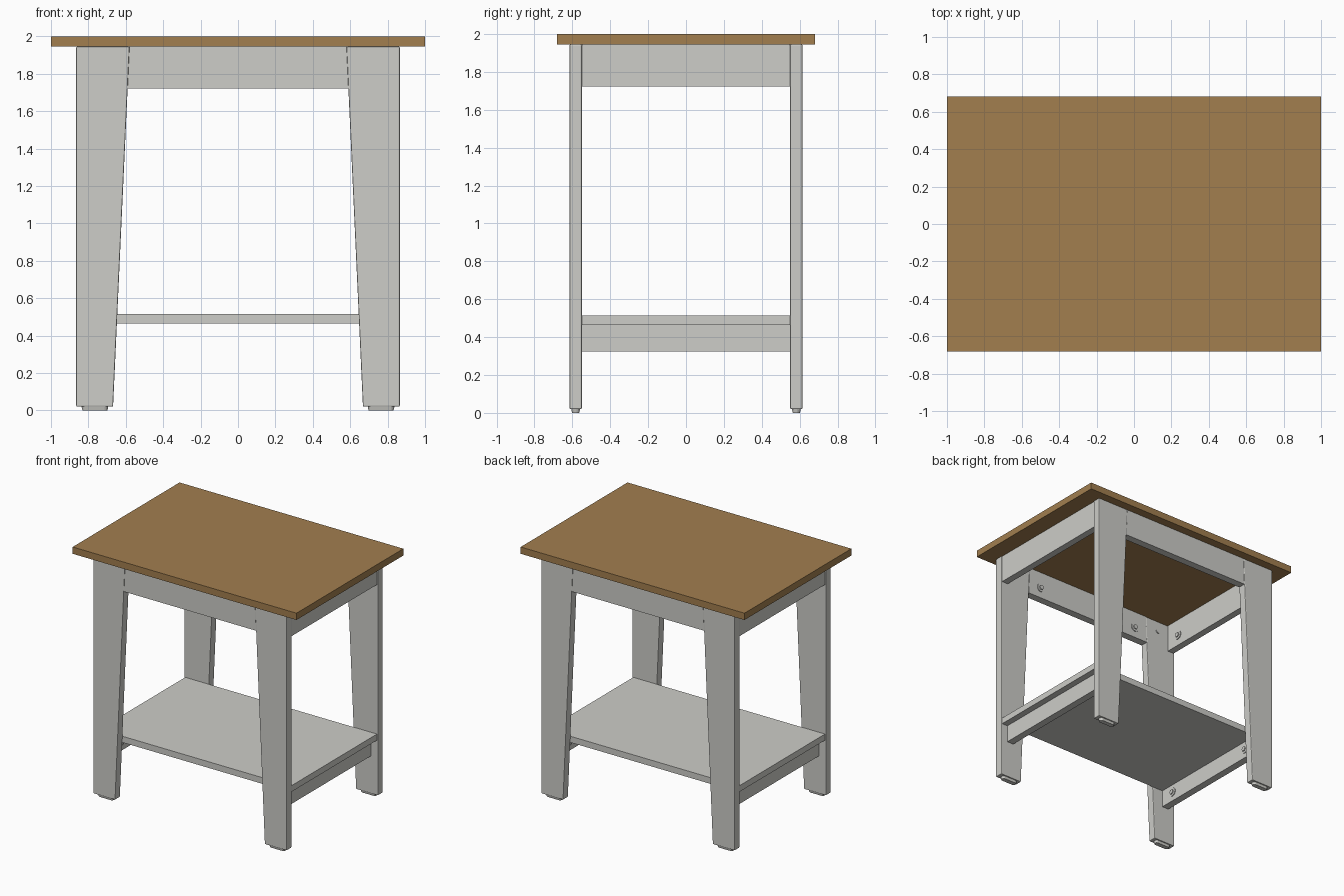
import bpy, bmesh, math
from mathutils import Vector

if "Cube" in bpy.data.objects:
    bpy.data.objects.remove(bpy.data.objects["Cube"], do_unlink=True)


def material(name, rgb):
    m = bpy.data.materials.new(name)
    m.use_nodes = True
    m.diffuse_color = (*rgb, 1)
    m.node_tree.nodes["Principled BSDF"].inputs["Base Color"].default_value = (*rgb, 1)
    return m


PAINT = material("pale grey paint", (0.61, 0.61, 0.58))
WOOD = material("warm brown wood", (0.36, 0.21, 0.078))


def loft(name, ring_a, ring_b, mat=PAINT, bevel=0):
    """Closed solid between two matching rings of points."""
    bm = bmesh.new()
    a = [bm.verts.new(p) for p in ring_a]
    b = [bm.verts.new(p) for p in ring_b]
    bm.faces.new(a)
    bm.faces.new(b)
    for i in range(len(a)):
        j = (i + 1) % len(a)
        bm.faces.new((a[i], a[j], b[j], b[i]))
    bmesh.ops.recalc_face_normals(bm, faces=bm.faces)
    mesh = bpy.data.meshes.new(name)
    bm.to_mesh(mesh)
    bm.free()
    mesh.materials.append(mat)
    obj = bpy.data.objects.new(name, mesh)
    bpy.context.collection.objects.link(obj)
    if bevel:
        mod = obj.modifiers.new("soft edges", "BEVEL")
        mod.width = bevel
        mod.segments = 2
    return obj


def panel(name, outline, y0, y1, **kw):
    """Board cut to an x-z outline, with its thickness along y."""
    return loft(name, [(x, y0, z) for x, z in outline],
                [(x, y1, z) for x, z in outline], **kw)


def board(name, x0, x1, y0, y1, z0, z1, **kw):
    return panel(name, [(x0, z0), (x1, z0), (x1, z1), (x0, z1)], y0, y1, **kw)


def disc(name, centre, normal, radius, height, sides):
    """Fastener part standing on a face that points along normal."""
    n = Vector(normal)
    side = n.cross(Vector((0, 0, 1)))
    ring = []
    for i in range(sides):
        t = math.tau * i / sides
        ring.append(Vector(centre) + radius * (math.cos(t) * side + math.sin(t) * Vector((0, 0, 1))))
    return loft(name, ring, [p + n * height for p in ring])


def bolt(name, centre, normal):
    disc(name + "_washer", centre, normal, 0.036, 0.006, 20)
    disc(name + "_head", centre, normal, 0.02, 0.014, 6)


TOP = 1.945          # underside of the table top
APRON = 1.722        # lower edge of the aprons
INNER, OUTER = 0.55, 0.615   # leg thickness along y


def leg_edge(z):
    return 0.668 - 0.088 * (z - 0.02) / (TOP - 0.02)


# Table top and lower shelf
board("table_top", -1, 1, -0.682, 0.682, TOP, 2.0, mat=WOOD)
board("lower_shelf", -0.857, 0.857, -INNER, INNER, 0.465, 0.515)

for sy, depth in ((-1, "front"), (1, "back")):
    # Long apron fitted between the tapered legs
    lo, hi = leg_edge(APRON), leg_edge(TOP)
    panel(depth + "_apron", [(-lo, APRON), (lo, APRON), (hi, TOP), (-hi, TOP)],
          sy * INNER, sy * (OUTER - 0.003))
    for sx, side in ((-1, "right"), (1, "left")):
        tag = depth + "_" + side
        # Tapered leg
        outline = [(0.865, 0.02), (leg_edge(0.02), 0.02), (leg_edge(TOP), TOP), (0.865, TOP)]
        panel(tag + "_leg", [(sx * x, z) for x, z in outline],
              sy * INNER, sy * OUTER, bevel=0.006)
        # Rounded foot pad
        low, high = [], []
        for i in range(16):
            t = math.tau * (i + 0.5) / 16
            dx = math.copysign(0.048, math.cos(t))
            for ring, r, z in ((low, 0.019, 0), (high, 0.024, 0.021)):
                ring.append((sx * 0.765 + dx + r * math.cos(t),
                             sy * 0.5825 + r * math.sin(t), z))
        loft(tag + "_foot", low, high)
        # Fasteners on the inner faces
        bolt(tag + "_apron_bolt", (sx * 0.47, sy * INNER, 1.81), (0, -sy, 0))
        bolt(tag + "_side_bolt", (sx * 0.80, sy * 0.43, 1.81), (-sx, 0, 0))
        bolt(tag + "_rail_bolt", (sx * 0.745, sy * 0.43, 0.40), (-sx, 0, 0))
        disc(tag + "_leg_screw", (sx * 0.70, sy * INNER, 1.86), (0, -sy, 0), 0.018, 0.006, 12)

# Side aprons and shelf rails
for sx, side in ((-1, "right"), (1, "left")):
    board(side + "_apron", sx * 0.80, sx * 0.857, -INNER, INNER, APRON, TOP)
    board(side + "_shelf_rail", sx * 0.745, sx * 0.805, -INNER, INNER, 0.325, 0.465)
